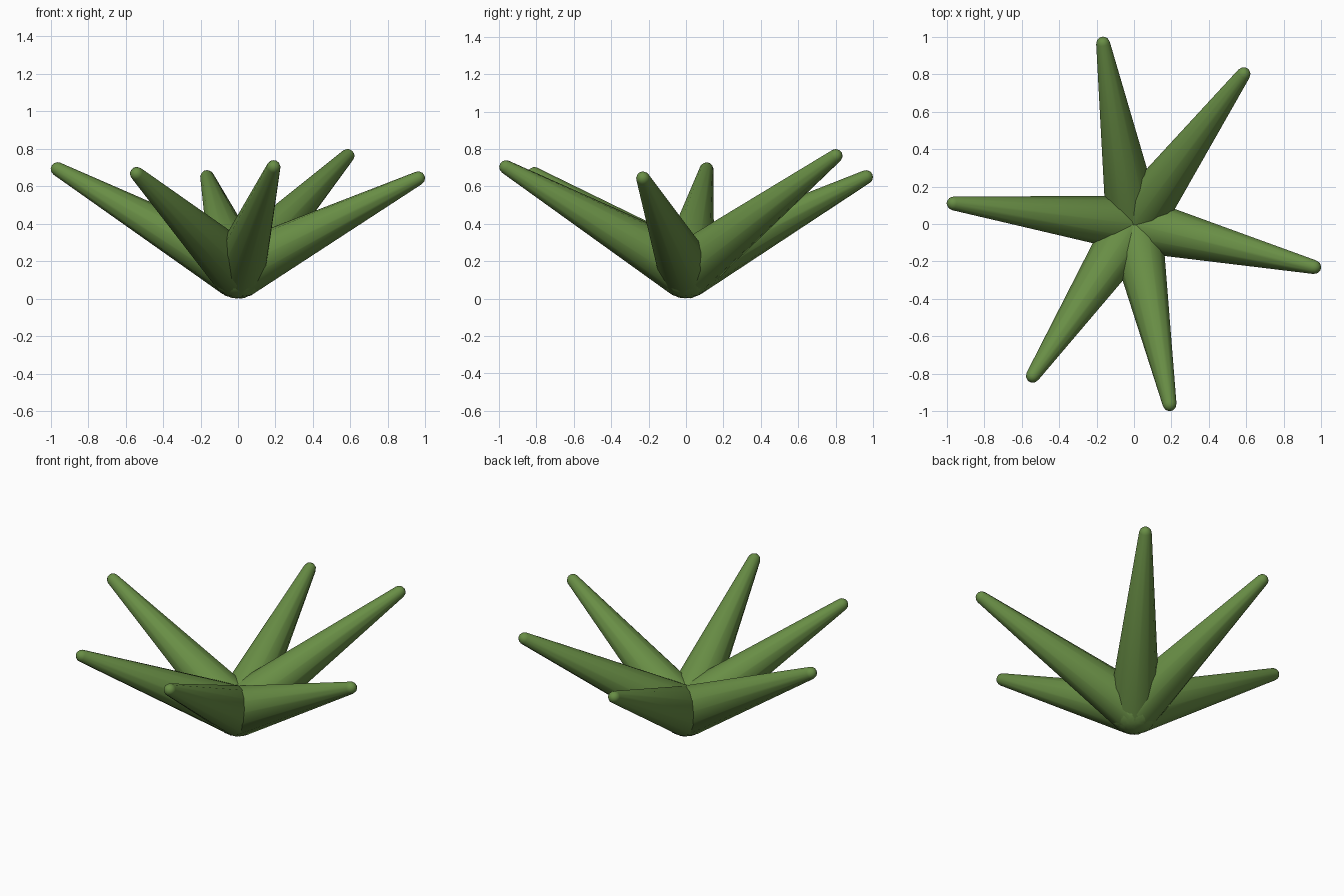
import bpy, bmesh, math
from mathutils import Vector

if "Cube" in bpy.data.objects:
    bpy.data.objects.remove(bpy.data.objects["Cube"])

SIDES = 12
BASE_R, TIP_R = 0.15, 0.037
CENTRE = Vector((0, 0, 0.15))

# Centre of each leaf's rounded tip
TIPS = [(-0.165, 0.963, 0.65), (0.585, 0.80, 0.763), (0.962, -0.23, 0.643),
        (0.19, -0.962, 0.703), (-0.54, -0.81, 0.667), (-0.963, 0.11, 0.692)]

green = bpy.data.materials.new("leaf green")
green.diffuse_color = (0.14, 0.27, 0.06, 1)
green.use_nodes = True
green.node_tree.nodes["Principled BSDF"].inputs["Base Color"].default_value = green.diffuse_color


def leaf(name, tip):
    """Tapered leaf with rounded ends, running from the shared centre to its tip."""
    axis = Vector(tip) - CENTRE
    length = axis.length
    turn = axis.to_track_quat('Z', 'Y')
    side = math.pi / 2 - math.asin((BASE_R - TIP_R) / length)

    # Profile (radius, height): base cap, then tip cap
    profile = []
    for i in range(1, 5):
        a = math.pi + (side - math.pi) * i / 4
        profile.append((BASE_R * math.sin(a), BASE_R * math.cos(a)))
    for i in range(3):
        a = side * (1 - i / 3)
        profile.append((TIP_R * math.sin(a), length + TIP_R * math.cos(a)))

    bm = bmesh.new()

    def vert(x, y, z):
        return bm.verts.new(CENTRE + turn @ Vector((x, y, z)))

    rings = []
    for r, h in profile:
        rings.append([vert(r * math.cos(2 * math.pi * k / SIDES),
                           r * math.sin(2 * math.pi * k / SIDES), h)
                      for k in range(SIDES)])
    bottom, top = vert(0, 0, -BASE_R), vert(0, 0, length + TIP_R)
    for k in range(SIDES):
        n = (k + 1) % SIDES
        for lo, hi in zip(rings, rings[1:]):
            bm.faces.new((lo[k], lo[n], hi[n], hi[k]))
        bm.faces.new((bottom, rings[0][n], rings[0][k]))
        bm.faces.new((rings[-1][k], rings[-1][n], top))
    bmesh.ops.recalc_face_normals(bm, faces=bm.faces)
    for f in bm.faces:
        f.smooth = True

    mesh = bpy.data.meshes.new(name)
    bm.to_mesh(mesh)
    bm.free()
    mesh.materials.append(green)
    bpy.context.collection.objects.link(bpy.data.objects.new(name, mesh))


# Six leaves fanned around the centre
for i, tip in enumerate(TIPS):
    leaf(f"leaf_{i + 1}", tip)
